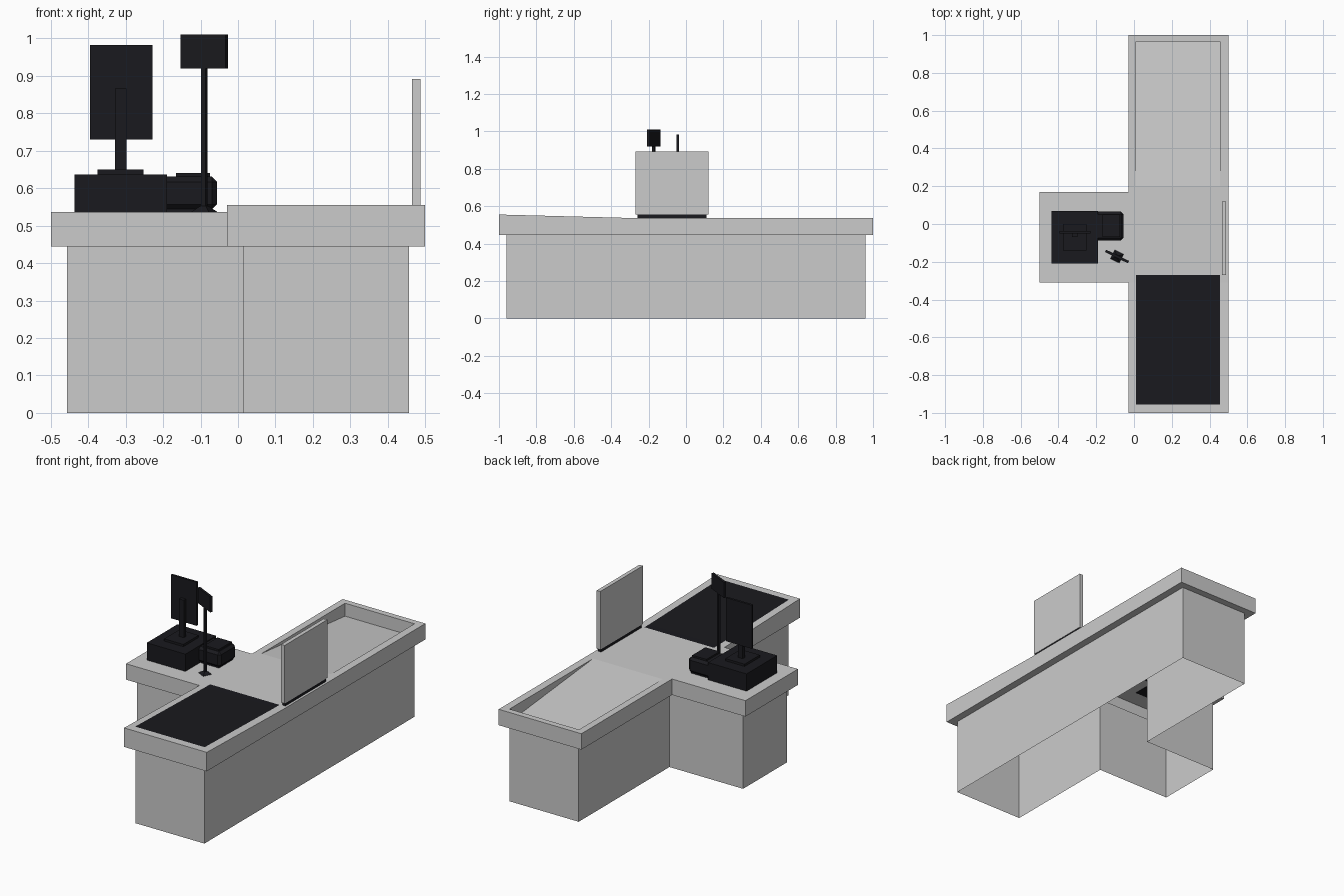
import bpy, bmesh, math
from mathutils import Matrix

if "Cube" in bpy.data.objects:
    bpy.data.objects.remove(bpy.data.objects["Cube"])

black = bpy.data.materials.new("black_plastic")
black.diffuse_color = (0.01, 0.01, 0.013, 1)
black.use_nodes = True
black.node_tree.nodes["Principled BSDF"].inputs["Base Color"].default_value = black.diffuse_color


def finish(name, bm, mat=None):
    me = bpy.data.meshes.new(name)
    bm.to_mesh(me)
    bm.free()
    ob = bpy.data.objects.new(name, me)
    bpy.context.collection.objects.link(ob)
    if mat:
        me.materials.append(mat)
    return ob


def box(name, x, y, z, mat=None, bevel=0):
    bm = bmesh.new()
    bmesh.ops.create_cube(bm, size=1)
    for v in bm.verts:
        v.co = [r[0] + (c + 0.5) * (r[1] - r[0]) for c, r in zip(v.co, (x, y, z))]
    ob = finish(name, bm, mat)
    if bevel:
        m = ob.modifiers.new("chamfer", 'BEVEL')
        m.width, m.segments = bevel, 1
    return ob


def face(bm, *pts):
    bm.faces.new([bm.verts.new(p) for p in pts])


BOT, TOP = 0.445, 0.537


def top_z(y):
    # the belt end rises gently towards the front
    return TOP + 0.018 * max(0, (-0.31 - y) / 0.69)


def patch(bm, x0, x1, y0, y1):
    face(bm, (x0, y0, top_z(y0)), (x1, y0, top_z(y0)), (x1, y1, top_z(y1)), (x0, y1, top_z(y1)))


# matching T-shaped outlines of the counter and the cabinet under it
counter = [(-0.03, -1), (0.5, -1), (0.5, -0.31), (0.5, 1), (-0.03, 1),
           (-0.03, 0.17), (-0.5, 0.17), (-0.5, -0.31), (-0.03, -0.31)]
cabinet = [(0.015, -0.96), (0.457, -0.96), (0.457, -0.27), (0.457, 0.96), (0.015, 0.96),
           (0.015, 0.13), (-0.457, 0.13), (-0.457, -0.27), (0.015, -0.27)]

# cabinet walls, open underneath
bm = bmesh.new()
for a, b in zip(cabinet, cabinet[1:] + cabinet[:1]):
    face(bm, (*a, 0), (*b, 0), (*b, BOT), (*a, BOT))
bmesh.ops.remove_doubles(bm, verts=bm.verts, dist=1e-4)
finish("cabinet", bm)

# counter: edge band, overhang underside, top with sunken packing tray
bm = bmesh.new()
n = len(counter)
for i in range(n):
    a, b, c, d = counter[i], counter[(i + 1) % n], cabinet[(i + 1) % n], cabinet[i]
    face(bm, (*a, BOT), (*b, BOT), (*b, top_z(b[1])), (*a, top_z(a[1])))
    face(bm, (*d, BOT), (*c, BOT), (*b, BOT), (*a, BOT))
L, R, Y0, Y1, DEEP = 0.01, 0.455, 0.2, 0.965, 0.462
patch(bm, -0.5, -0.03, -0.31, 0.17)
patch(bm, -0.03, 0.5, -1, -0.31)
patch(bm, -0.03, 0.5, -0.31, Y0)
patch(bm, -0.03, L, Y0, 1)
patch(bm, R, 0.5, Y0, 1)
patch(bm, L, R, Y1, 1)
face(bm, (L, Y0, TOP), (R, Y0, TOP), (R, Y1, DEEP), (L, Y1, DEEP))
face(bm, (L, Y0, TOP), (L, Y1, DEEP), (L, Y1, TOP))
face(bm, (R, Y0, TOP), (R, Y1, TOP), (R, Y1, DEEP))
face(bm, (L, Y1, DEEP), (R, Y1, DEEP), (R, Y1, TOP), (L, Y1, TOP))
bmesh.ops.remove_doubles(bm, verts=bm.verts, dist=1e-4)
finish("counter_top", bm)

# conveyor belt lying on the rising front part
bm = bmesh.new()
ys = (-0.955, -0.31, -0.27)
for a, b in zip(ys, ys[1:]):
    za, zb = top_z(a) + 0.002, top_z(b) + 0.002
    face(bm, (L, a, za), (R, a, za), (R, b, zb), (L, b, zb))
finish("conveyor_belt", bm, black)

# divider panel on its dark foot
box("divider_foot", (0.467, 0.486), (-0.26, 0.11), (0.535, 0.556), black)
box("divider_panel", (0.465, 0.488), (-0.27, 0.12), (0.555, 0.892))

# cash drawer with screen
box("cash_drawer", (-0.437, -0.19), (-0.21, 0.07), (0.535, 0.637), black)
box("screen_foot", (-0.375, -0.252), (-0.14, 0.0), (0.636, 0.65), black)
box("screen_post", (-0.328, -0.298), (-0.07, -0.05), (0.649, 0.867), black)
box("screen", (-0.395, -0.229), (-0.051, -0.038), (0.73, 0.982), black)

# receipt printer beside the drawer
box("printer_body", (-0.205, -0.056), (-0.087, 0.065), (0.543, 0.631), black, 0.014)
box("printer_base", (-0.19, -0.07), (-0.075, 0.053), (0.536, 0.546), black)
box("printer_lid", (-0.166, -0.075), (-0.07, 0.05), (0.63, 0.641), black)

# customer display on a pole, turned towards the customer
turn = Matrix.Translation((-0.09, -0.172, 0)) @ Matrix.Rotation(math.radians(-26), 4, 'Z')
for ob in (box("display_pole", (-0.007, 0.007), (-0.006, 0.006), (0.54, 0.925), black),
           box("customer_display", (-0.067, 0.067), (-0.007, 0.007), (0.92, 1.01), black)):
    ob.data.transform(turn)
bm = bmesh.new()
bmesh.ops.create_cone(bm, cap_ends=True, segments=4, radius1=0.038, radius2=0.012, depth=0.016,
                      matrix=turn @ Matrix.Translation((0, 0, 0.544)) @ Matrix.Rotation(math.pi / 4, 4, 'Z'))
finish("display_foot", bm, black)
